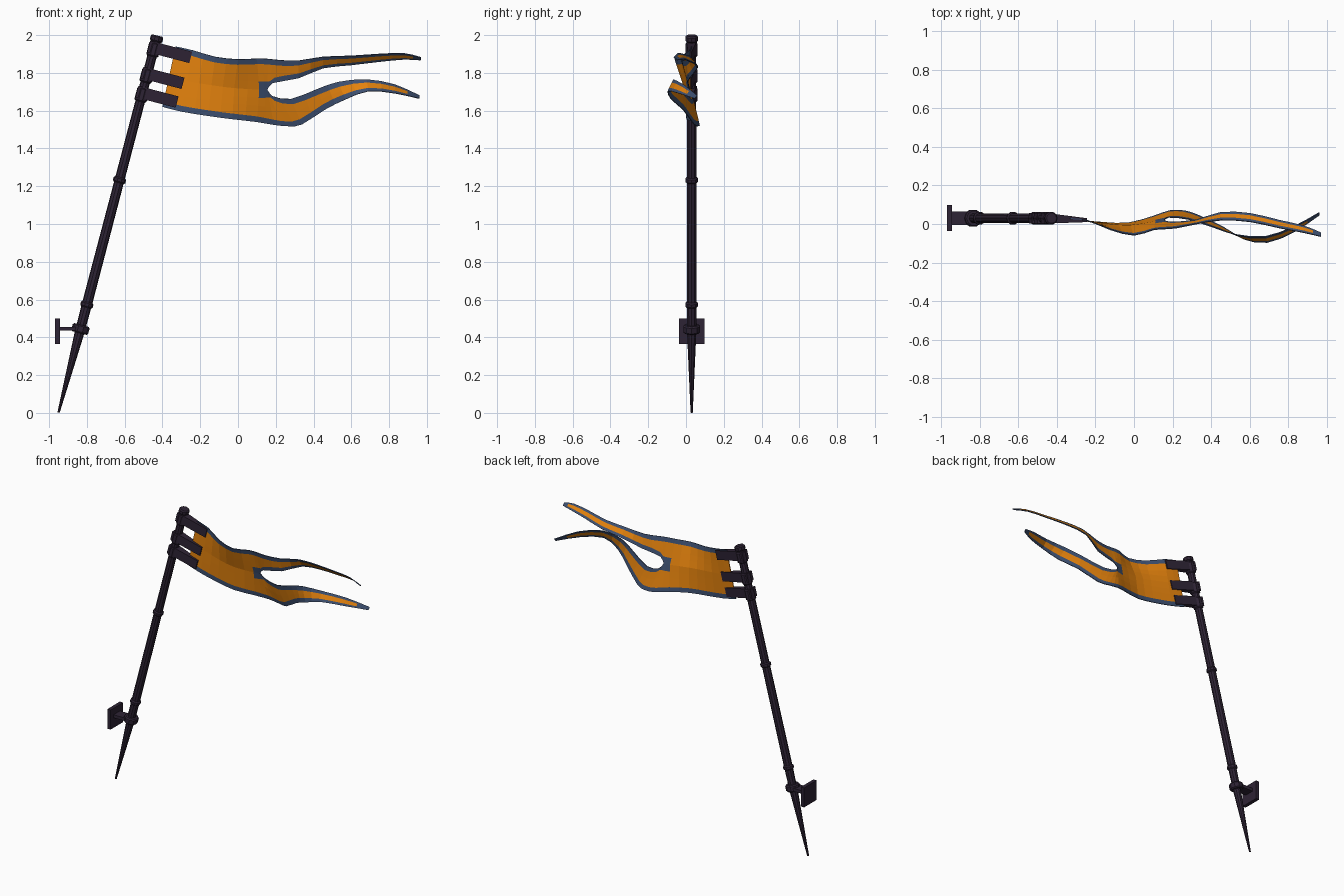
import bpy, bmesh, math
from mathutils import Vector, Matrix

if "Cube" in bpy.data.objects:
    bpy.data.objects.remove(bpy.data.objects["Cube"])


def material(name, rgb):
    m = bpy.data.materials.new(name)
    m.diffuse_color = (*rgb, 1)
    m.use_nodes = True
    m.node_tree.nodes["Principled BSDF"].inputs["Base Color"].default_value = m.diffuse_color
    return m


dark = material("dark_metal", (0.027, 0.017, 0.035))
orange = material("orange_cloth", (0.78, 0.225, 0.004))
navy = material("navy_border", (0.047, 0.080, 0.165))

# Pole frame: local z runs up the leaning pole, local x toward the flag
LEAN = math.radians(14.7)
POLE = Matrix.Translation((-0.95, 0.03, 0.002)) @ Matrix.Rotation(LEAN, 4, 'Y')


def finish(name, bm, mats, matrix=Matrix()):
    bmesh.ops.recalc_face_normals(bm, faces=bm.faces)
    me = bpy.data.meshes.new(name)
    bm.to_mesh(me)
    bm.free()
    for m in mats:
        me.materials.append(m)
    ob = bpy.data.objects.new(name, me)
    ob.matrix_world = matrix
    bpy.context.collection.objects.link(ob)
    return ob


def lathe(name, profile, sides=10):
    """Turned part on the pole; profile holds (radius, distance up the pole)."""
    bm = bmesh.new()
    rings = [[bm.verts.new((r * math.cos(2 * math.pi * i / sides),
                            r * math.sin(2 * math.pi * i / sides), s))
              for i in range(sides)] for r, s in profile]
    for a, b in zip(rings, rings[1:]):
        for i in range(sides):
            j = (i + 1) % sides
            bm.faces.new((a[i], a[j], b[j], b[i]))
    bm.faces.new(rings[0])
    bm.faces.new(rings[-1])
    return finish(name, bm, [dark], POLE)


def collar(name, s, r, length):
    h, c = length / 2, 0.007
    lathe(name, [(r - c, s - h), (r, s - h + c), (r, s + h - c), (r - c, s + h)])


def box(name, lo, hi, matrix=Matrix(), end_thick=1.0, end_y=0.0):
    """Box whose +x end can be thinned in y and moved sideways."""
    bm = bmesh.new()
    bmesh.ops.create_cube(bm, size=1)
    lo, hi = Vector(lo), Vector(hi)
    size = hi - lo
    for v in bm.verts:
        far = v.co.x > 0
        v.co = (lo + hi) / 2 + Vector([v.co[i] * size[i] for i in range(3)])
        if far:
            v.co.y = v.co.y * end_thick + end_y
    return finish(name, bm, [dark], matrix)


# Pole with spiked foot, rings and cap
lathe("pole", [(0.006, 0), (0.025, 0.42), (0.027, 0.60), (0.026, 1.2), (0.025, 2.03)])
collar("lower_ring", 0.59, 0.034, 0.030)
collar("middle_ring", 1.272, 0.034, 0.030)
collar("top_cap", 2.046, 0.034, 0.034)

# Wall bracket
collar("bracket_collar", 0.457, 0.046, 0.044)
box("bracket_arm", (-0.95, -0.005, 0.435), (-0.84, 0.065, 0.456))
box("wall_plate", (-0.968, -0.037, 0.366), (-0.943, 0.099, 0.5))

# Straps that hold the cloth
for label, s, length in (("top", 1.996, 0.20), ("middle", 1.853, 0.195), ("bottom", 1.749, 0.19)):
    collar(label + "_strap_collar", s - 0.01, 0.033, 0.075)
    box(label + "_strap", (-0.03, -0.028, s - 0.031), (length, 0.028, s + 0.031),
        POLE, 0.36, -0.010)

# Flag edges as (x, y, z) keys: seam along the middle, then the two tails
top = [(-.33, .028, 1.94), (-.24, .018, 1.92), (-.12, -.03, 1.885), (0, -.058, 1.872),
       (.1, -.03, 1.876), (.16, -.025, 1.874), (.22, -.02, 1.868), (.32, 0, 1.865),
       (.45, .02, 1.885), (.6, .012, 1.89), (.75, -.02, 1.9), (.88, -.045, 1.903),
       (.967, -.065, 1.882)]
mid = [(-.365, .028, 1.78), (-.27, .02, 1.757), (-.14, 0, 1.735), (-.02, -.008, 1.72),
       (.112, .012, 1.712), (.155, .02, 1.712)]
upper = mid + [(.185, .01, 1.747), (.32, .02, 1.772), (.45, .06, 1.825), (.6, .055, 1.842),
               (.75, .02, 1.86), (.88, -.01, 1.872), (.967, -.045, 1.868)]
lower = mid + [(.18, .035, 1.678), (.28, .025, 1.662), (.42, -.02, 1.715), (.53, -.055, 1.752),
               (.68, -.065, 1.765), (.83, -.012, 1.738), (.96, .06, 1.68)]
bottom = [(-.40, .028, 1.62), (-.30, .02, 1.595), (-.16, .008, 1.572), (-.03, .005, 1.555),
          (.1, .04, 1.54), (.19, .07, 1.525), (.27, .066, 1.518), (.34, .042, 1.528),
          (.46, -.015, 1.605), (.57, -.078, 1.66), (.69, -.095, 1.703), (.83, -.04, 1.692),
          (.96, .047, 1.664)]


def spline(keys, steps=2):
    p = [Vector(k) for k in keys]
    p = [2 * p[0] - p[1]] + p + [2 * p[-1] - p[-2]]
    out = []
    for i in range(1, len(p) - 2):
        a, b, c, d = p[i - 1:i + 3]
        for k in range(steps):
            t = k / steps
            out.append(0.5 * (2 * b + (c - a) * t + (2 * a - 5 * b + 4 * c - d) * t * t
                              + (3 * b - a - 3 * c + d) * t ** 3))
    return out + [p[-2]]


# Cloth: two strips of quads, welded along the seam up to the notch
bm = bmesh.new()
seam = spline(mid)
for outer, inner in ((top, upper), (bottom, lower)):
    columns = []
    for c, (a, b) in enumerate(zip(spline(outer), seam + spline(inner)[11:])):
        w = (b - a).length
        e = min(0.03, 0.27 * w) / w
        hem = 0.044 / w if c <= 10 else e      # wider hem around the slot end
        columns.append([bm.verts.new(a.lerp(b, v)) for v in (0, e, 0.5, 1 - hem, 1)])
    for c in range(len(columns) - 1):
        for r in range(4):
            f = bm.faces.new((columns[c][r], columns[c + 1][r],
                              columns[c + 1][r + 1], columns[c][r + 1]))
            # navy hem: outer edge, slot edge from the notch on, and tail tips
            f.material_index = int(r == 0 or (r == 3 and c >= 8) or c >= 23)
bmesh.ops.remove_doubles(bm, verts=bm.verts, dist=0.0005)
flag = finish("swallowtail_flag", bm, [orange, navy])
thick = flag.modifiers.new("cloth_thickness", 'SOLIDIFY')
thick.thickness = 0.005
thick.offset = 0
